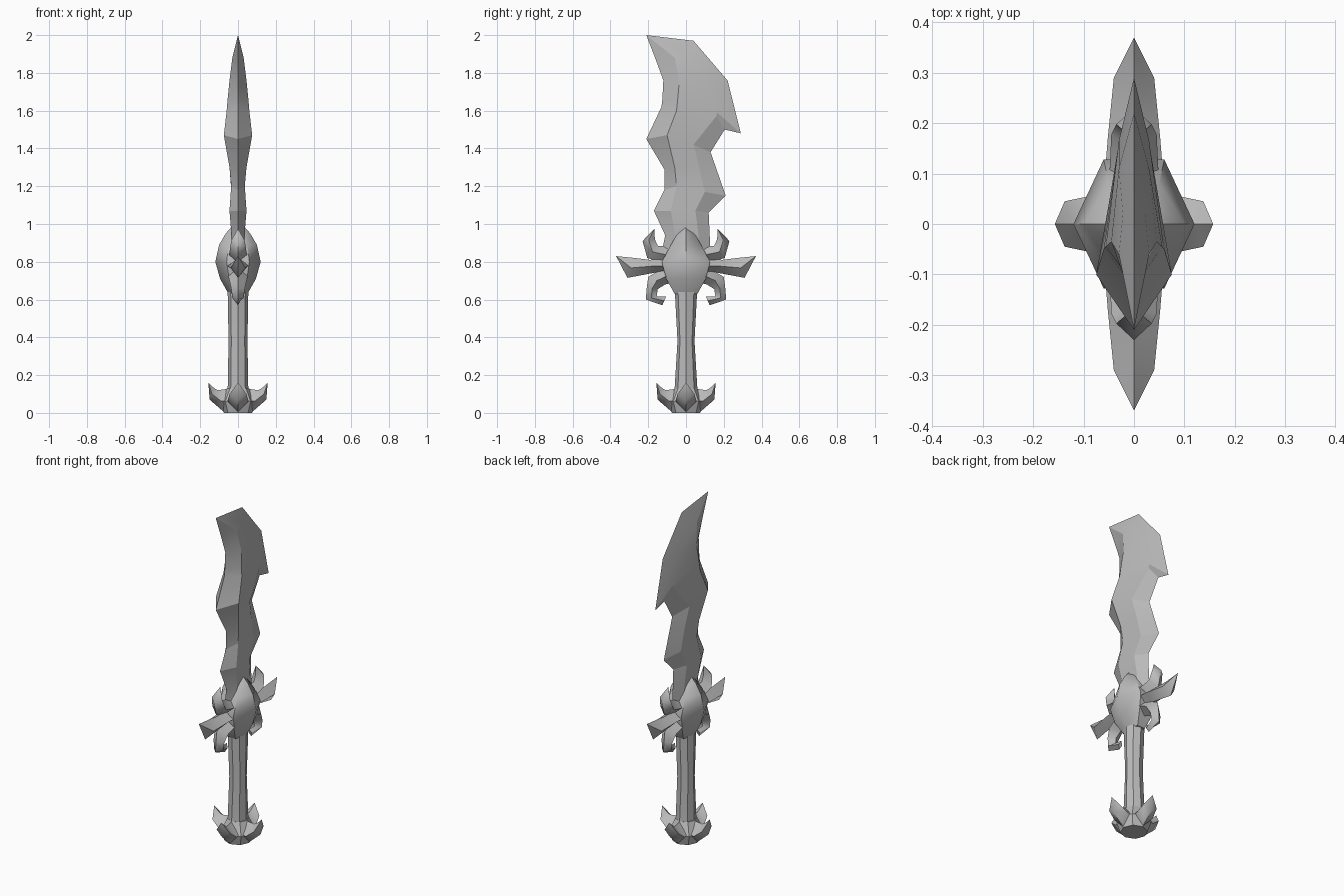
import bpy, bmesh, math
from mathutils import Matrix

cube = bpy.data.objects.get("Cube")
if cube:
    bpy.data.objects.remove(cube)

steel = bpy.data.materials.new("plain grey steel")
steel.use_nodes = True
grey = (0.5, 0.5, 0.5, 1)
steel.diffuse_color = grey
steel.node_tree.nodes["Principled BSDF"].inputs["Base Color"].default_value = grey


def loft(name, rings, angle=0, smooth=40):
    """Skin a list of equal-sized closed rings, cap both ends, turn about z."""
    bm = bmesh.new()
    loops = [[bm.verts.new(p) for p in ring] for ring in rings]
    n = len(loops[0])
    for a, b in zip(loops, loops[1:]):
        for i in range(n):
            j = (i + 1) % n
            bm.faces.new((a[i], a[j], b[j], b[i]))
    bm.faces.new(loops[0][::-1])
    bm.faces.new(loops[-1])
    bmesh.ops.remove_doubles(bm, verts=bm.verts, dist=0.0005)
    bmesh.ops.recalc_face_normals(bm, faces=bm.faces)
    bm.transform(Matrix.Rotation(math.radians(angle), 4, 'Z'))
    mesh = bpy.data.meshes.new(name)
    bm.to_mesh(mesh)
    bm.free()
    mesh.materials.append(steel)
    obj = bpy.data.objects.new(name, mesh)
    bpy.context.collection.objects.link(obj)
    bpy.ops.object.select_all(action='DESELECT')
    obj.select_set(True)
    bpy.context.view_layer.objects.active = obj
    bpy.ops.object.shade_smooth_by_angle(angle=math.radians(smooth))
    return obj


def horn(name, sections, angle):
    """Diamond-section horn pointing outward; section = upper, lower, half thickness."""
    rings = []
    for (r1, z1), (r2, z2), t in sections:
        rm, zm = (r1 + r2) / 2, (z1 + z2) / 2
        rings.append([(r1, 0, z1), (rm, t, zm), (r2, 0, z2), (rm, -t, zm)])
    loft(name, rings, angle, 62)


# Wavy blade: front edge, front ridge, back ridge, back edge, then ridge half widths
blade = [
    ((-.13, .84), (-.07, .84), (.07, .84), (.13, .84), .03, .03),
    ((-.11, .94), (-.06, .95), (.065, .95), (.125, .95), .035, .035),
    ((-.17, 1.07), (-.08, 1.07), (.05, 1.07), (.12, 1.06), .045, .04),
    ((-.115, 1.18), (-.05, 1.2), (.10, 1.17), (.21, 1.15), .036, .035),
    ((-.115, 1.29), (-.06, 1.3), (.07, 1.3), (.165, 1.28), .045, .04),
    ((-.21, 1.45), (-.10, 1.47), (.04, 1.42), (.13, 1.38), .075, .05),
    ((-.13, 1.62), (-.05, 1.6), (.16, 1.57), (.205, 1.5), .06, .03),
    ((-.125, 1.66), (-.045, 1.65), (.165, 1.59), (.29, 1.48), .056, .03),
    ((-.12, 1.76), (-.035, 1.76), (.11, 1.76), (.22, 1.76), .045, .03),
    ((-.16, 1.87), (-.06, 1.88), (.02, 1.89), (.04, 1.97), .03, .022),
    ((-.21, 2.0), (-.21, 2.0), (-.21, 2.0), (-.21, 2.0), 0, 0),
]
loft("blade", [[(0, *f), (a, *p), (b, *q), (0, *k), (-b, *q), (-a, *p)]
               for f, p, q, k, a, b in blade], smooth=15)


def sided(n, rx, ry, z):
    return [(rx * math.cos(math.tau * i / n), ry * math.sin(math.tau * i / n), z)
            for i in range(n)]


# Waisted grip
loft("grip", [sided(8, .055, .06, .66), sided(8, .05, .045, .38),
              sided(8, .055, .062, .1)])

# Faceted guard boss, pointed at the top on both sides of the blade
boss = [(.05, .06, .63), (.095, .105, .71), (.12, .128, .8),
        (.1, .08, .89), (.065, .045, .95), (.03, .004, .99)]
loft("guard_boss", [[(w, 0, z), (w / 2, d, z), (-w / 2, d, z), (-w, 0, z),
                     (-w / 2, -d, z), (w / 2, -d, z)] for w, d, z in boss], smooth=50)

# Three horns on the front and back of the guard
upper = [((.07, .88), (.07, .78), .05), ((.15, .885), (.205, .82), .045),
         ((.165, .92), (.23, .91), .035), ((.167, .975), (.167, .975), 0)]
middle = [((.06, .83), (.08, .73), .06), ((.19, .81), (.15, .745), .052),
          ((.27, .82), (.31, .715), .04), ((.37, .83), (.37, .83), 0)]
lower = [((.1, .78), (.06, .69), .055), ((.2, .72), (.11, .68), .045),
         ((.208, .66), (.15, .655), .036), ((.213, .6), (.155, .617), .03),
         ((.125, .57), (.105, .617), .012)]
for side, angle in (("front", -90), ("back", 90)):
    horn(side + "_upper_horn", upper, angle)
    horn(side + "_middle_horn", middle, angle)
    horn(side + "_lower_hook", lower, angle)

# Pommel core and its four petals
loft("pommel_core", [sided(8, .075, .075, 0), sided(8, .095, .095, .06),
                     sided(8, .06, .06, .13)])
petal = [((.04, .13), (.04, .005), .05), ((.105, .12), (.075, .005), .055),
         ((.125, .13), (.15, .07), .045), ((.157, .16), (.157, .16), 0)]
for i, side in enumerate(("left", "back", "right", "front")):
    horn(side + "_pommel_petal", petal, i * 90)
